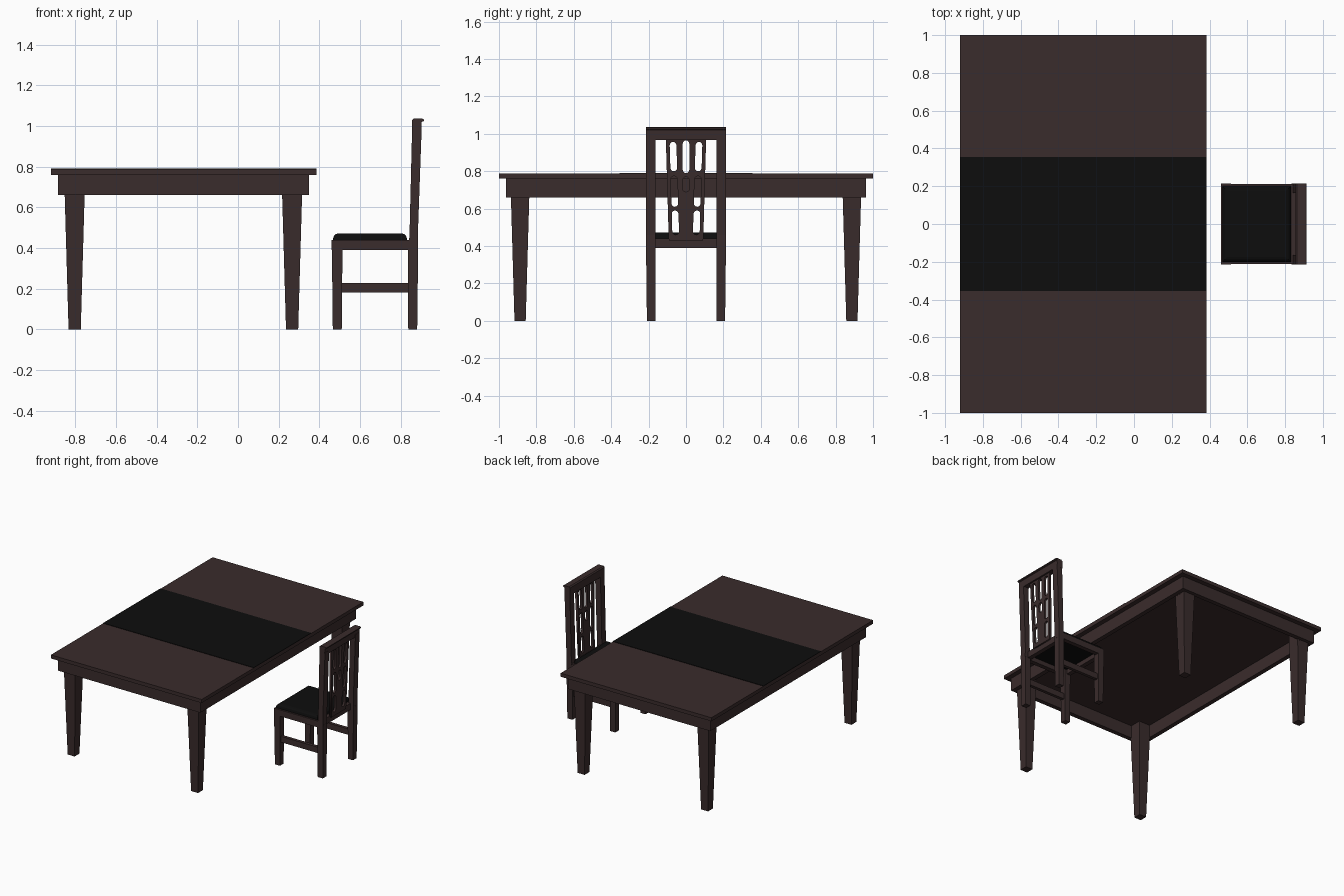
import bpy, bmesh, math
from mathutils import Matrix

if "Cube" in bpy.data.objects:
    bpy.data.objects.remove(bpy.data.objects["Cube"])


def material(name, rgb):
    m = bpy.data.materials.new(name)
    m.diffuse_color = (*rgb, 1)
    m.use_nodes = True
    m.node_tree.nodes["Principled BSDF"].inputs["Base Color"].default_value = m.diffuse_color
    return m


WOOD = material("dark_wood", (0.042, 0.025, 0.025))
BLACK = material("black", (0.004, 0.004, 0.004))


def finish(name, bm, mat):
    bmesh.ops.recalc_face_normals(bm, faces=bm.faces[:])
    me = bpy.data.meshes.new(name)
    bm.to_mesh(me)
    bm.free()
    me.materials.append(mat)
    ob = bpy.data.objects.new(name, me)
    bpy.context.collection.objects.link(ob)
    return ob


def frustum(name, low, high, z0, z1, mat=WOOD):
    """Four-sided block; low and high are (x0, x1, y0, y1) rectangles."""
    bm = bmesh.new()
    rings = []
    for (x0, x1, y0, y1), z in ((low, z0), (high, z1)):
        rings.append([bm.verts.new((x, y, z)) for x, y in
                      ((x0, y0), (x1, y0), (x1, y1), (x0, y1))])
    a, b = rings
    bm.faces.new(a[::-1])
    bm.faces.new(b)
    for i in range(4):
        j = (i + 1) % 4
        bm.faces.new((a[i], a[j], b[j], b[i]))
    return finish(name, bm, mat)


def box(name, x0, x1, y0, y1, z0, z1, mat=WOOD):
    return frustum(name, (x0, x1, y0, y1), (x0, x1, y0, y1), z0, z1, mat)


def side_profile(name, pts, y0, y1, mat=WOOD):
    """Extrude an (x, z) outline along y."""
    bm = bmesh.new()
    a = [bm.verts.new((x, y0, z)) for x, z in pts]
    b = [bm.verts.new((x, y1, z)) for x, z in pts]
    bm.faces.new(a)
    bm.faces.new(b[::-1])
    for i in range(len(pts)):
        j = (i + 1) % len(pts)
        bm.faces.new((a[i], b[i], b[j], a[j]))
    return finish(name, bm, mat)


def frame(name, x0, x1, y0, y1, z0, z1, t):
    """Four rails around a rectangle."""
    box(name + "_front_rail", x0, x1, y0, y0 + t, z0, z1)
    box(name + "_back_rail", x0, x1, y1 - t, y1, z0, z1)
    box(name + "_left_rail", x0, x0 + t, y0 + t, y1 - t, z0, z1)
    box(name + "_right_rail", x1 - t, x1, y0 + t, y1 - t, z0, z1)


# Table top, inlaid black band and apron
box("table_top", -0.92, 0.385, -1, 1, 0.76, 0.788)
box("table_band", -0.92, 0.385, -0.355, 0.355, 0.787, 0.791, BLACK)
frame("apron", -0.885, 0.348, -0.963, 0.963, 0.66, 0.76, 0.035)

# Tapered table legs
for cx in (-0.803, 0.266):
    for cy in (-0.887, 0.887):
        h, l = 0.049, 0.03
        frustum("table_leg", (cx - l, cx + l, cy - l, cy + l),
                (cx - h, cx + h, cy - h, cy + h), 0, 0.66)
        box("table_leg_top", cx - h, cx + h, cy - h, cy + h, 0.655, 0.76)

# Chair seat frame and padded cushion
frame("seat", 0.46, 0.86, -0.213, 0.213, 0.39, 0.44, 0.035)
cushion = box("cushion", 0.468, 0.83, -0.2, 0.2, 0.425, 0.472, BLACK)
bm = bmesh.new()
bm.from_mesh(cushion.data)
top = [e for e in bm.edges if all(v.co.z > 0.45 for v in e.verts)]
bmesh.ops.bevel(bm, geom=top, offset=0.025, segments=3, profile=0.5,
                affect='EDGES')
bm.to_mesh(cushion.data)
bm.free()

# Chair legs, posts and side stretchers
for s in (-1, 1):
    ys = sorted((s * 0.163, s * 0.214))
    yl = sorted((s * 0.164, s * 0.209))
    frustum("front_leg", (0.466, 0.51, *yl), (0.461, 0.514, *ys), 0, 0.44)
    frustum("back_leg", (0.837, 0.881, *yl), (0.835, 0.886, *ys), 0, 0.42)
    side_profile("back_post", [(0.835, 0.39), (0.886, 0.39), (0.884, 0.46),
                               (0.903, 0.99), (0.856, 0.99), (0.843, 0.46)],
                 *ys)
    ym = sorted((s * 0.175, s * 0.2))
    box("side_stretcher", 0.505, 0.845, *ym, 0.182, 0.228)

# Crest rail with small overhanging lip
side_profile("crest_rail", [(0.855, 0.968), (0.9, 0.968), (0.903, 1.02),
                            (0.914, 1.024), (0.914, 1.032), (0.905, 1.036),
                            (0.863, 1.036), (0.855, 1.028)], -0.215, 0.215)


# Pierced back splat: outline with rounded slots, filled as a 2D curve
def slot(y0, y1, z0, z1, lean=0.0):
    r = (y1 - y0) / 2
    c = (y0 + y1) / 2
    pts = []
    for base, zc in ((0, z1 - r), (math.pi, z0 + r)):
        for k in range(7):
            a = base + math.pi * k / 6
            z = zc + r * math.sin(a)
            pts.append((c + r * math.cos(a) + lean * (z - 0.7), z))
    return pts


outlines = [[(-0.092, 0.43), (0.092, 0.43), (0.108, 0.98), (-0.108, 0.98)]]
for s in (-1, 1):
    for z0, z1 in ((0.80, 0.957), (0.61, 0.775), (0.46, 0.59)):
        c = s * 0.062
        outlines.append(slot(c - 0.018, c + 0.018, z0, z1, s * 0.03))
outlines.append(slot(-0.018, 0.018, 0.79, 0.965))
outlines.append(slot(-0.018, 0.018, 0.69, 0.77))

cu = bpy.data.curves.new("splat_outline", 'CURVE')
cu.dimensions = '2D'
cu.fill_mode = 'BOTH'
cu.extrude = 0.009
for pts in outlines:
    sp = cu.splines.new('POLY')
    sp.points.add(len(pts) - 1)
    for p, (u, v) in zip(sp.points, pts):
        p.co = (u, v, 0, 1)
    sp.use_cyclic_u = True
helper = bpy.data.objects.new("splat_outline", cu)
bpy.context.collection.objects.link(helper)
bpy.context.view_layer.update()
dg = bpy.context.evaluated_depsgraph_get()
me = bpy.data.meshes.new_from_object(helper.evaluated_get(dg))
bpy.data.objects.remove(helper)
# local x -> y, local y -> z with the backward lean, local z -> x
me.transform(Matrix(((0, 0.028, 1, 0.851), (1, 0, 0, 0),
                     (0, 1, 0, 0), (0, 0, 0, 1))))
me.materials.clear()
me.materials.append(WOOD)
splat = bpy.data.objects.new("back_splat", me)
bpy.context.collection.objects.link(splat)
